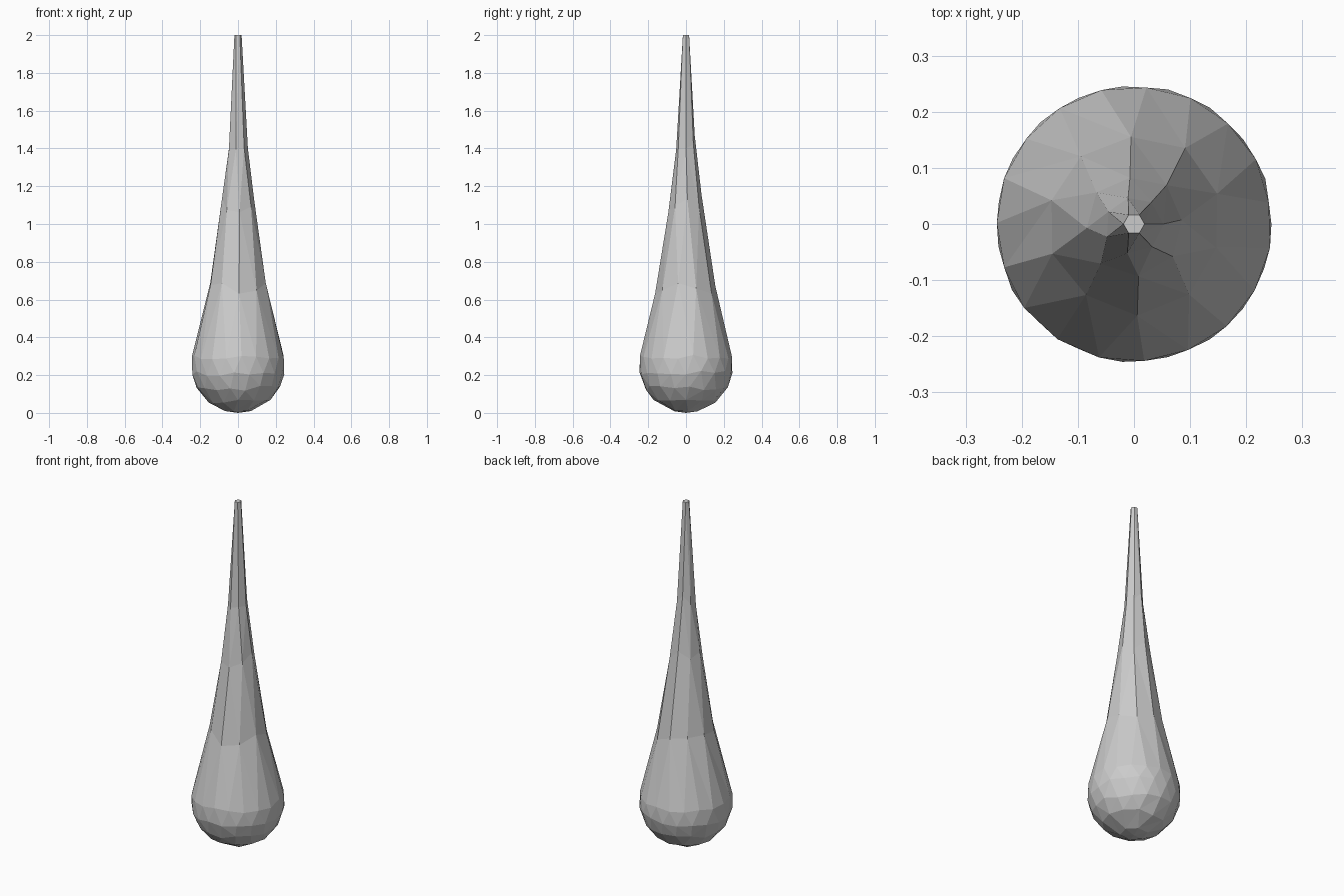
import bpy, bmesh, math, random

if "Cube" in bpy.data.objects:
    bpy.data.objects.remove(bpy.data.objects["Cube"])

random.seed(4)

# silhouette above the bulb: (height, radius)
NECK = [(0.30, 0.245), (0.65, 0.159), (0.80, 0.134), (1.06, 0.094),
        (1.20, 0.077), (1.42, 0.050), (2.0, 0.019)]


def radius(z):
    if z <= 0.30:
        return math.sqrt(max(0.0, 0.249 ** 2 - (z - 0.249) ** 2))
    for (z0, r0), (z1, r1) in zip(NECK, NECK[1:]):
        if z <= z1:
            return r0 + (r1 - r0) * (z - z0) / (z1 - z0)
    return NECK[-1][1]


def ring(bm, z, count, start, wobble):
    verts = []
    for i in range(count):
        a = math.radians(start) + math.tau * i / count
        h = z + random.uniform(-wobble, wobble)
        r = radius(h)
        verts.append((a, bm.verts.new((r * math.cos(a), r * math.sin(a), h))))
    return verts


def zip_rings(bm, low, high):
    # triangulated strip between two rings with different side counts
    def at(loop, k):
        a, v = loop[k % len(loop)]
        return a + math.tau * (k // len(loop)), v
    j0 = min(range(-len(high), len(high)),
             key=lambda k: abs(at(high, k)[0] - low[0][0]))
    i, j = 0, j0
    while i < len(low) or j < j0 + len(high):
        go_low = j >= j0 + len(high) or (
            i < len(low) and at(low, i + 1)[0] <= at(high, j + 1)[0])
        if go_low:
            bm.faces.new((at(low, i)[1], at(low, i + 1)[1], at(high, j)[1]))
            i += 1
        else:
            bm.faces.new((at(low, i)[1], at(high, j + 1)[1], at(high, j)[1]))
            j += 1


bm = bmesh.new()
# height, sides, start angle, height variation
RINGS = [(0.012, 6, 10, 0.004), (0.06, 12, 0, 0.01), (0.13, 17, 5, 0.015),
         (0.21, 19, 0, 0.015), (0.295, 19, 9, 0.012), (0.66, 10, 20, 0.03),
         (1.10, 8, 5, 0.06), (1.43, 7, 0, 0.04), (2.0, 6, 0, 0)]
rings = [ring(bm, *spec) for spec in RINGS]
for low, high in zip(rings, rings[1:]):
    zip_rings(bm, low, high)

# rounded base point and flat tip
base = bm.verts.new((0, 0, 0))
for k in range(len(rings[0])):
    bm.faces.new((rings[0][k][1], base, rings[0][(k + 1) % len(rings[0])][1]))
bm.faces.new([v for _, v in rings[-1]])
bmesh.ops.recalc_face_normals(bm, faces=bm.faces)

mesh = bpy.data.meshes.new("teardrop_body")
bm.to_mesh(mesh)
bm.free()
body = bpy.data.objects.new("teardrop_body", mesh)
bpy.context.collection.objects.link(body)
